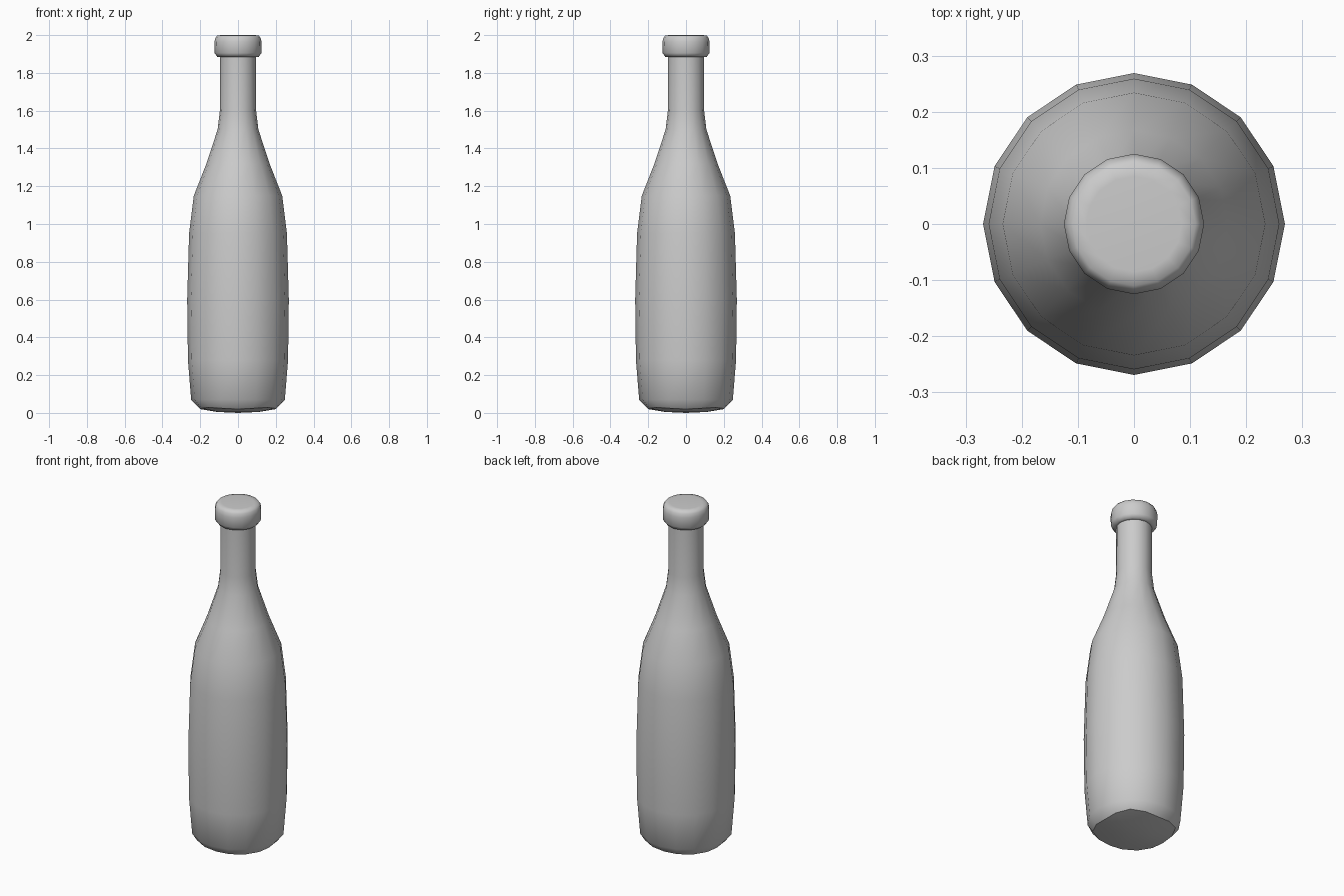
import bpy
import bmesh
from math import cos, sin, pi

cube = bpy.data.objects.get("Cube")
if cube:
    bpy.data.objects.remove(cube, do_unlink=True)

SIDES = 16

grey = bpy.data.materials.new("plain grey")
grey.use_nodes = True
colour = (0.6, 0.6, 0.6, 1)
grey.diffuse_color = colour
grey.node_tree.nodes["Principled BSDF"].inputs["Base Color"].default_value = colour


def ring(bm, radius, z, square=0.0):
    """Ring of vertices; 'square' pushes the diagonals outward and up."""
    verts = []
    for i in range(SIDES):
        a = 2 * pi * i / SIDES
        bulge = square * (1 - cos(4 * a)) / 2
        r = radius + bulge
        verts.append(bm.verts.new((r * cos(a), r * sin(a), z + bulge * 0.4)))
    return verts


def bridge(bm, low, high):
    for i in range(SIDES):
        j = (i + 1) % SIDES
        bm.faces.new((low[i], low[j], high[j], high[i]))


def fan(bm, verts, z):
    tip = bm.verts.new((0, 0, z))
    for i in range(SIDES):
        bm.faces.new((tip, verts[(i + 1) % SIDES], verts[i]))


def harden(bm, verts):
    for i in range(SIDES):
        bm.edges.get((verts[i], verts[(i + 1) % SIDES])).smooth = False


# Body, shoulder, neck and lip as radius / height pairs
profile = [(0.248, 0.07), (0.265, 0.28), (0.269, 0.60), (0.259, 0.95),
           (0.234, 1.15), (0.167, 1.32), (0.108, 1.50), (0.096, 1.60),
           (0.095, 1.885), (0.110, 1.885), (0.124, 1.905), (0.125, 1.965),
           (0.120, 1.985), (0.110, 1.998), (0.085, 2.0)]
NECK_TOP = 8

bm = bmesh.new()
base = ring(bm, 0.20, 0.02, square=0.022)
rings = [ring(bm, r, z) for r, z in profile]
for low, high in zip([base] + rings, rings):
    bridge(bm, low, high)

# Shallow domed underside and flat top
belly = ring(bm, 0.11, 0.005)
bridge(bm, belly, base)
fan(bm, belly, 0.0)
bm.faces.new(rings[-1])

bmesh.ops.recalc_face_normals(bm, faces=bm.faces)
for face in bm.faces:
    face.smooth = True
harden(bm, base)
harden(bm, rings[NECK_TOP])

mesh = bpy.data.meshes.new("bottle")
bm.to_mesh(mesh)
bm.free()
mesh.materials.append(grey)
bottle = bpy.data.objects.new("bottle", mesh)
bpy.context.collection.objects.link(bottle)
